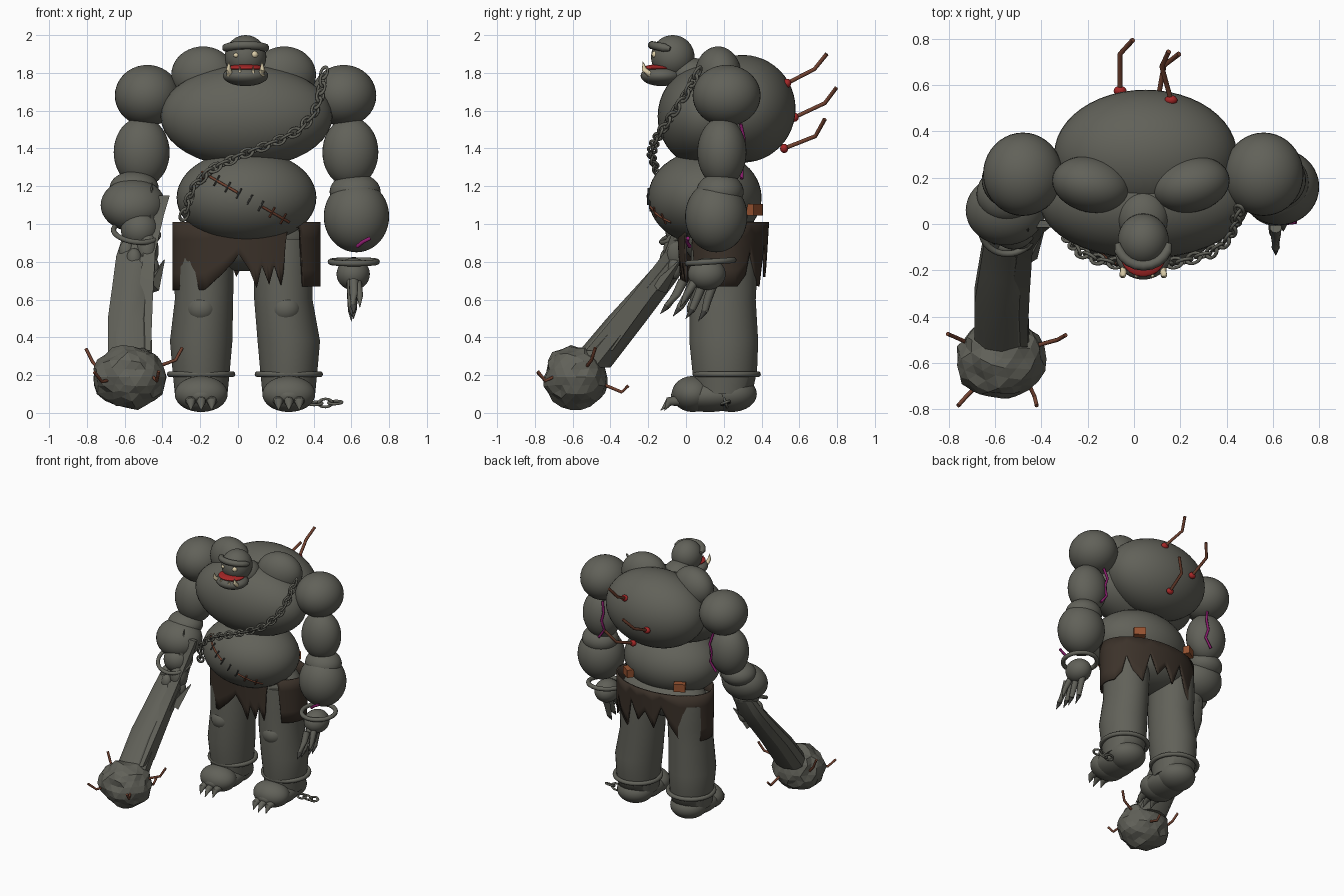
import bpy, bmesh, math, random
from mathutils import Vector, Matrix

if "Cube" in bpy.data.objects:
    bpy.data.objects.remove(bpy.data.objects["Cube"])

random.seed(4)

def material(name, rgb):
    m = bpy.data.materials.new(name)
    m.diffuse_color = (*rgb, 1)
    m.use_nodes = True
    m.node_tree.nodes["Principled BSDF"].inputs["Base Color"].default_value = m.diffuse_color
    return m

SKIN = material("grey_hide", (.12, .12, .10))
CLOTH = material("dark_brown_cloth", (.045, .032, .023))
RUST = material("rust", (.17, .055, .03))
PATCH = material("orange_leather", (.30, .085, .03))
RED = material("raw_red", (.38, .02, .02))
VEIN = material("magenta_vein", (.25, .012, .15))
IVORY = material("ivory", (.72, .62, .40))
DARK = material("dark_claw", (.055, .055, .05))

def finish(o, name, mat, angle=180):
    o.name = name
    o.data.materials.clear()
    o.data.materials.append(mat)
    for p in o.data.polygons:
        p.use_smooth = angle > 0
    if 0 < angle < 180:
        o.data.set_sharp_from_angle(angle=math.radians(angle))
    return o

def from_bmesh(bm, name, mat, angle=180):
    bmesh.ops.recalc_face_normals(bm, faces=bm.faces)
    me = bpy.data.meshes.new(name)
    bm.to_mesh(me)
    bm.free()
    o = bpy.data.objects.new(name, me)
    bpy.context.collection.objects.link(o)
    return finish(o, name, mat, angle)

def ball(name, loc, rad, mat=SKIN, rot=(0, 0, 0), seg=40):
    bpy.ops.mesh.primitive_uv_sphere_add(segments=seg, ring_count=seg // 2, location=loc,
                                         rotation=[math.radians(a) for a in rot])
    o = bpy.context.object
    o.scale = rad
    return finish(o, name, mat)

def ring(name, loc, R, r, rot=(0, 0, 0), mat=SKIN):
    bpy.ops.mesh.primitive_torus_add(major_radius=R, minor_radius=r, major_segments=40, minor_segments=10,
                                     location=loc, rotation=[math.radians(a) for a in rot])
    return finish(bpy.context.object, name, mat)

def tube(name, pts, radii, mat, n=10, angle=50):
    """Round bar along points; radii is one number or one per point."""
    if not isinstance(radii, (list, tuple)):
        radii = [radii] * len(pts)
    P = [Vector(p) for p in pts]
    bm = bmesh.new()
    loops = []
    for i, p in enumerate(P):
        d = (P[min(i + 1, len(P) - 1)] - P[max(i - 1, 0)]).normalized()
        u = d.cross(Vector((.31, .17, .93) if abs(d.z) < .8 else (1, .1, 0))).normalized()
        v = d.cross(u)
        if i and (u.dot(prev) < 0):
            u, v = -u, -v
        prev = u
        loops.append([bm.verts.new(p + radii[i] * (u * math.cos(a) + v * math.sin(a)))
                      for a in (2 * math.pi * k / n for k in range(n))])
    return skin_loops(bm, loops, name, mat, angle)

def loft(name, sections, mat=SKIN, n=32, angle=60):
    """Horizontal elliptical sections: (x, y, z, rx, ry)."""
    bm = bmesh.new()
    loops = [[bm.verts.new((x + rx * math.cos(a), y + ry * math.sin(a), z))
              for a in (2 * math.pi * (k + .5) / n for k in range(n))] for x, y, z, rx, ry in sections]
    return skin_loops(bm, loops, name, mat, angle)

def skin_loops(bm, loops, name, mat, angle):
    n = len(loops[0])
    for a, b in zip(loops, loops[1:]):
        for k in range(n):
            bm.faces.new((a[k], a[(k + 1) % n], b[(k + 1) % n], b[k]))
    bm.faces.new(loops[0])
    bm.faces.new(loops[-1])
    return from_bmesh(bm, name, mat, angle)

# Torso masses
ball("chest", (.045, .10, 1.57), (.455, .25, .27))
ball("back_hump", (.05, .30, 1.61), (.395, .28, .285), seg=48)
BC, BR = Vector((.045, .10, 1.14)), Vector((.37, .30, .25))
ball("belly", BC, BR, seg=48)
ball("pelvis", (.045, .20, .91), (.34, .21, .16))
ball("neck", (.04, .03, 1.79), (.11, .12, .09))
for s in (-1, 1):
    ball("trapezius", (.03 + .215 * s, .17, 1.79), (.17, .12, .15), rot=(0, 0, 12 * s))

# Head
ball("head", (.04, -.07, 1.885), (.11, .115, .115))
ball("jaw", (.04, -.13, 1.785), (.12, .11, .055))
ball("mouth", (.04, -.137, 1.826), (.097, .09, .02), RED)
tube("brow", [(.04 + .112 * math.sin(a), -.075 - .105 * math.cos(a), 1.925 + .022 * math.cos(a))
              for a in (math.radians(d) for d in range(-85, 86, 17))], [.012] + [.022] * 9 + [.012], SKIN)
ball("small_eye", (-.01, -.168, 1.893), (.014, .014, .012), IVORY, seg=16)
ball("large_eye", (.085, -.163, 1.897), (.021, .019, .019), IVORY, seg=16)
for s in (-1, 1):
    x = .04 + .083 * s
    tube("tusk", [(x, -.19, 1.79), (x + .006 * s, -.222, 1.82), (x + .004 * s, -.228, 1.86)],
         [.017, .014, .001], IVORY)
    tube("tooth", [(.045 + .035 * s, -.222, 1.80), (.045 + .035 * s, -.232, 1.835)], [.009, .001], IVORY)

# Arms: shoulders, upper arms, elbows, forearms
for s, sx, ux in ((1, .56, .595), (-1, -.48, -.51)):
    ball("shoulder", (sx, .215, 1.68), (.172, .18, .162))
    ball("upper_arm", (ux, .19, 1.38), (.148, .13, .185))
    x = ux - .07 * s
    tube("arm_vein", [(x, .29, 1.53), (x - .02 * s, .307, 1.45), (x, .303, 1.38), (x - .02 * s, .297, 1.31),
                      (x + .03 * s, .295, 1.24)], .009, VEIN)
ball("right_elbow", (.62, .18, 1.17), (.135, .125, .10))
ball("right_forearm", (.627, .16, 1.04), (.173, .165, .19))
tube("wrist_vein", [(.63, .02, .88), (.66, .005, .905), (.70, .01, .925)], .010, VEIN)
ball("left_elbow", (-.55, .13, 1.19), (.13, .12, .09))
ball("left_forearm", (-.555, .06, 1.10), (.172, .155, .135), rot=(25, 0, 0))
ball("left_wrist", (-.52, -.01, .97), (.10, .10, .10))
ring("left_shackle", (-.54, -.02, .955), .12, .014, (25, 8, 0))

# Right hand with clawed fingers
ring("right_shackle", (.613, .13, .80), .122, .016, (4, 0, 0))
ball("right_palm", (.61, .11, .735), (.088, .10, .085))
for i in range(4):
    y = .15 - .055 * i
    x = .60 + .012 * (i % 2)
    mid, tip = (x, y - .035, .60 + .01 * i), (x, y - .05 - .012 * i, .54 + .008 * i)
    tube("finger", [(x, y, .70), mid, tip], [.026, .022, .018], SKIN)
    tube("finger_claw", [tip, (x, tip[1] - .035, .485 + .013 * i)], [.018, .001], DARK)
tube("thumb", [(.63, .05, .70), (.645, .0, .62), (.645, -.03, .56)], [.024, .018, .002], SKIN)

# Left fist around the club
ball("left_palm", (-.48, -.05, .86), (.06, .07, .10))
for x, y, z in ((-.50, -.11, .77), (-.46, -.06, .77), (-.55, -.10, .81), (-.59, -.05, .85)):
    ball("knuckle", (x, y, z), (.042, .04, .062), seg=20)

# Club: shaft, splintered planks, stone head, bent nails
loft("club_shaft", [(-.57, -.52, .24, .125, .12), (-.575, -.31, .50, .12, .11), (-.555, -.16, .68, .115, .095),
                    (-.54, -.04, .83, .11, .08), (-.52, .03, .95, .09, .06)], n=10, angle=30)
loft("club_plank", [(-.50, -.46, .33, .055, .10), (-.49, -.25, .60, .055, .08), (-.47, -.07, .85, .045, .06),
                    (-.42, -.01, 1.05, .04, .04), (-.39, 0, 1.15, .04, .02)], n=4, angle=20)
tube("club_splinter", [(-.47, -.05, .95), (-.455, -.02, 1.22)], [.035, .002], SKIN, n=4, angle=10)
tube("club_chip", [(-.46, -.14, .66), (-.39, -.03, .81)], [.045, .003], SKIN, n=4, angle=10)
bm = bmesh.new()
bmesh.ops.create_icosphere(bm, subdivisions=3, radius=1)
for v in bm.verts:
    f = random.uniform(.95, 1.07) + .04 * math.sin(4 * v.co.x + 1) * math.sin(5 * v.co.z + 3 * v.co.y)
    v.co = Vector((-.573, -.582, .19)) + Vector((v.co.x * .193, v.co.y * .168, v.co.z * .165)) * f
from_bmesh(bm, "club_head", SKIN, 0)
for nail in ([(-.68, -.53, .17), (-.77, -.49, .27), (-.805, -.475, .34)],
             [(-.44, -.53, .24), (-.33, -.50, .28), (-.295, -.48, .345)],
             [(-.66, -.68, .18), (-.72, -.74, .165), (-.76, -.785, .215)],
             [(-.46, -.68, .20), (-.43, -.745, .17), (-.42, -.785, .22)],
             [(-.52, -.46, .16), (-.50, -.34, .11), (-.50, -.305, .145)]):
    tube("club_nail", nail, .009, RUST, n=8)

# Legs, knees, feet, toe claws, ankle shackles
for s in (-1, 1):
    x, kx = .037 + .232 * s, .03 + .21 * s
    loft("leg", [(x, .20, .10, .14, .15), (x, .205, .22, .152, .172), (x, .20, .38, .166, .183),
                 (kx, .195, .60, .155, .175), (kx, .20, .75, .158, .178), (kx, .20, .92, .16, .17)], angle=80)
    ball("knee", (kx + .013 * s, .085, .55), (.083, .08, .078))
    ball("heel", (x, .24, .10), (.135, .135, .095))
    ball("foot", (x, .12, .09), (.135, .20, .085))
    ball("toe_pad", (x, .035, .10), (.14, .11, .095))
    for k in (-1, 0, 1):
        cx = x + .055 * k
        tube("toe_claw", [(cx, -.03, .065), (cx, -.09, .06), (cx, -.135 + .02 * abs(k), .012)],
             [.03, .024, .001], SKIN)
    ring("ankle_shackle", (x, .215, .205), .165, .016)

# Ragged waist cloth: (degrees round from the front, hem height)
HEM = [(-90, .65), (-35, .65), (-20, .73), (-10, .80), (-6, .84), (2, .76), (8, .66), (12, .78), (18, .68), (22, .78),
       (29, .66), (33, .98), (47, .98), (49, .67), (110, .67), (122, .73), (128, .86), (137, .74), (150, .67),
       (158, .90), (168, .75), (178, .84), (188, .72), (198, .90), (208, .76), (220, .64), (270, .65)]
bm = bmesh.new()
rows = []
for t in range(-90, 270, 2):
    (a, za), (b, zb) = next(p for p in zip(HEM, HEM[1:]) if p[0][0] <= t <= p[1][0])
    hem = za + (zb - za) * (t - a) / (b - a)
    r, col = math.radians(t), []
    for j in range(5):
        z = 1.01 + (hem - 1.01) * j / 4
        k = 1 - .25 * (1.01 - z)
        col.append(bm.verts.new((.045 + .392 * math.sin(r), .195 - .245 * k * math.cos(r), z)))
    rows.append(col)
for a, b in zip(rows, rows[1:] + rows[:1]):
    for j in range(4):
        bm.faces.new((a[j], b[j], b[j + 1], a[j + 1]))
cloth = from_bmesh(bm, "waist_cloth", CLOTH, 50)
cloth.modifiers.new("thickness", "SOLIDIFY").thickness = .012

# Leather patches on the back of the waist
for x, y, turn in ((.25, .36, -35), (-.20, .365, 30)):
    bpy.ops.mesh.primitive_cube_add(size=1, location=(x, y, 1.075), rotation=(0, 0, math.radians(turn)))
    o = bpy.context.object
    o.scale = (.085, .05, .06)
    finish(o, "leather_patch", PATCH, 0)

# Scar and stitches across the belly
def on_belly(x, z, lift=0):
    q = 1 - ((x - BC.x) / BR.x) ** 2 - ((z - BC.z) / BR.z) ** 2
    return Vector((x, BC.y - BR.y * math.sqrt(max(q, 0)) - lift, z))

def scar_at(t):
    return -.20 + .47 * t, 1.28 - .27 * t

for t0, t1 in ((.02, .42), (.70, 1)):
    tube("belly_scar", [on_belly(*scar_at(t0 + (t1 - t0) * i / 8)) for i in range(9)], .007, RUST, n=8)
for i in range(8):
    x, z = scar_at(.06 + .125 * i)
    tube("stitch", [on_belly(x - .014, z - .026, .004), on_belly(x + .014, z + .026, .004)], .006,
         RUST if i in (0, 6, 7) else DARK, n=6)

# Stakes in the back with raw wounds
for stake in ([(.16, .535, 1.745), (.12, .68, 1.82), (.15, .745, 1.90)],
              [(-.06, .575, 1.565), (-.06, .735, 1.64), (-.005, .795, 1.72)],
              [(.10, .52, 1.40), (.13, .685, 1.465), (.195, .735, 1.555)]):
    tube("back_stake", stake, .011, RUST, n=8)
    ball("wound", stake[0], (.028, .022, .024), RED, seg=16)

# Chain across the chest, and a broken length at the ankle
def chain(name, pts, step):
    P = [Vector(p) for p in pts]
    total = sum((b - a).length for a, b in zip(P, P[1:]))
    count = round(total / step)
    for i in range(count + 1):
        d = total * i / count
        for a, b in zip(P, P[1:]):
            if d <= (b - a).length + 1e-6:
                break
            d -= (b - a).length
        axis = (b - a).normalized()
        bpy.ops.mesh.primitive_torus_add(major_radius=.024, minor_radius=.0075, major_segments=20, minor_segments=8)
        o = finish(bpy.context.object, name, SKIN)
        turn = Matrix.Rotation(math.radians(20 + 90 * (i % 2)), 4, 'X')
        o.matrix_world = (Matrix.Translation(a + axis * d) @ axis.to_track_quat('X', 'Z').to_matrix().to_4x4()
                          @ turn @ Matrix.Diagonal((1.4, .95, 1, 1)))

chain("chest_chain_link", [(.455, .06, 1.80), (.435, -.005, 1.68), (.40, -.07, 1.58), (.33, -.125, 1.50),
                           (.20, -.165, 1.435), (.03, -.185, 1.37), (-.14, -.16, 1.29), (-.235, -.12, 1.20),
                           (-.285, -.06, 1.05)], .047)
chain("ankle_chain_link", [(.41, .21, .05), (.515, .21, .055)], .05)
